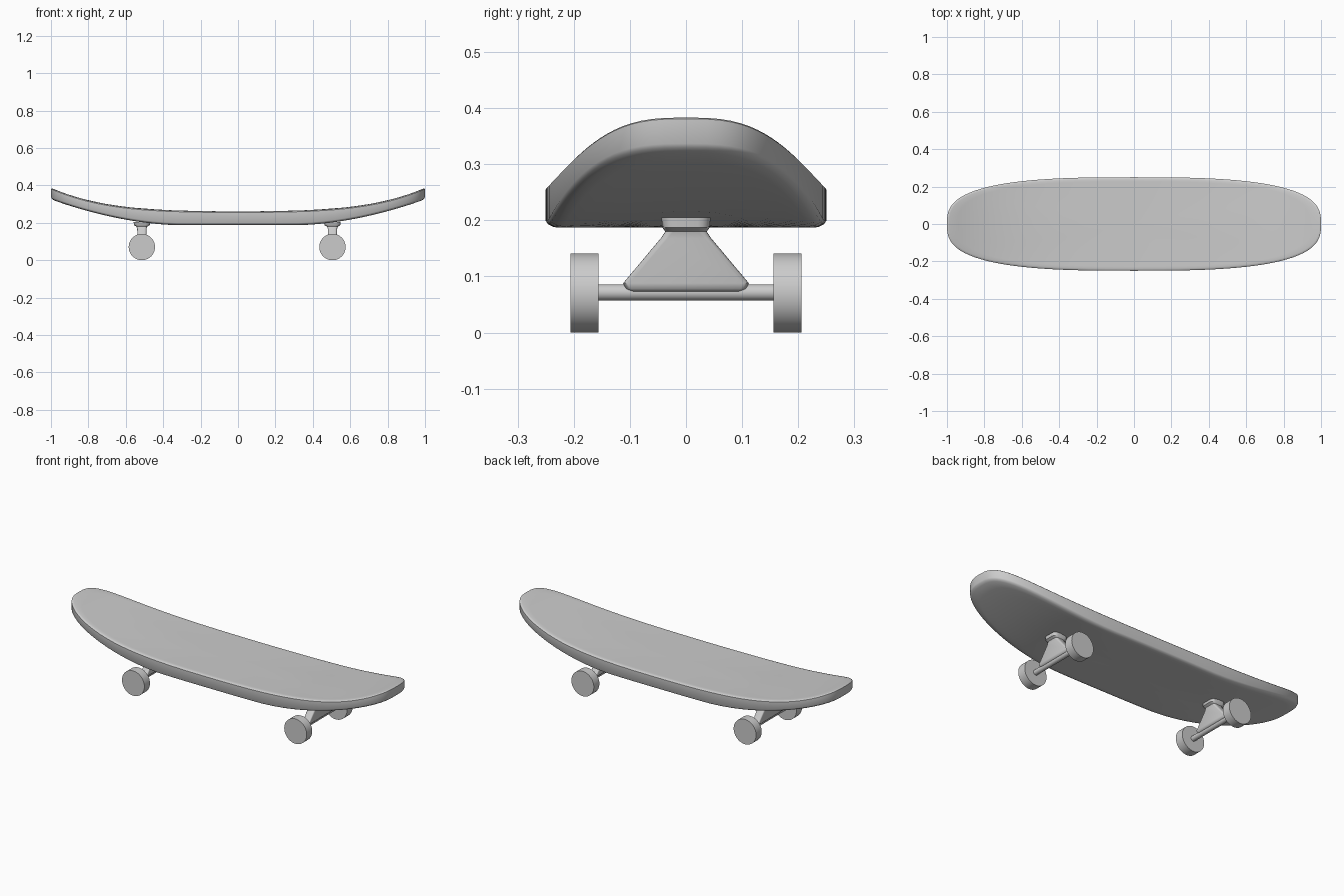
import bpy, bmesh, math
from mathutils import Matrix

if "Cube" in bpy.data.objects:
    bpy.data.objects.remove(bpy.data.objects["Cube"])

N = 96                      # points round the deck outline
LEN, WID, POW = 1.0, 0.25, 2.9


def top_z(x):
    return 0.261 + 0.03 * x**2 + 0.096 * x**4


def bottom_z(x):
    return 0.187 + 0.262 * max(0, abs(x) - 0.3)**1.8


def finish(bm, name, angle):
    bmesh.ops.recalc_face_normals(bm, faces=bm.faces)
    mesh = bpy.data.meshes.new(name)
    bm.to_mesh(mesh)
    bm.free()
    ob = bpy.data.objects.new(name, mesh)
    bpy.context.collection.objects.link(ob)
    bpy.ops.object.select_all(action='DESELECT')
    ob.select_set(True)
    bpy.context.view_layer.objects.active = ob
    bpy.ops.object.shade_smooth_by_angle(angle=math.radians(angle))
    return ob


def skin(bm, rings):
    for a, b in zip(rings, rings[1:]):
        for i in range(len(a)):
            j = (i + 1) % len(a)
            bm.faces.new((a[i], a[j], b[j], b[i]))


# deck: concentric superellipse rings, (scale, inset, side, drop)
def deck_ring(bm, scale, inset, top, shift):
    ring = []
    for i in range(N):
        t = 2 * math.pi * i / N
        c, s = math.cos(t), math.sin(t)
        x = math.copysign(abs(c)**(2 / POW), c) * (LEN - inset) * scale
        y = math.copysign(abs(s)**(2 / POW), s) * (WID - inset) * scale
        z = (top_z(x) if top else bottom_z(x)) + shift
        ring.append(bm.verts.new((x, y, z)))
    return ring


bm = bmesh.new()
inner = (0.05, 0.2, 0.4, 0.6, 0.75, 0.87, 0.95)
rings = [deck_ring(bm, s, 0.012, True, 0) for s in inner]
rings += [deck_ring(bm, 1, d, True, z) for d, z in ((0.012, 0), (0.004, -0.002), (0, -0.006))]
rings += [deck_ring(bm, 1, d, False, z) for d, z in ((0, 0.012), (0.004, 0.006), (0.014, 0.001))]
rings += [deck_ring(bm, s, 0.014, False, 0) for s in reversed(inner)]
skin(bm, rings)
bm.faces.new(rings[0])
bm.faces.new(rings[-1])
finish(bm, "deck", 40)


def cylinder(name, x, y, z, radius, depth, sides):
    bm = bmesh.new()
    m = Matrix.Translation((x, y, z)) @ Matrix.Rotation(math.pi / 2, 4, 'X')
    bmesh.ops.create_cone(bm, cap_ends=True, segments=sides, radius1=radius,
                          radius2=radius, depth=depth, matrix=m)
    return finish(bm, name, 35)


# truck hanger: stacked rounded-rectangle sections, (z, half x, half y)
def hanger(name, x0):
    bm = bmesh.new()
    rings = []
    for z, hx, hy in ((0.205, 0.044, 0.044), (0.187, 0.042, 0.042), (0.18, 0.029, 0.037),
                      (0.168, 0.025, 0.045), (0.088, 0.022, 0.112),
                      (0.078, 0.019, 0.107), (0.073, 0.014, 0.098)):
        r = min(hx, hy) * 0.5
        ring = []
        for k, (sx, sy) in enumerate(((1, 1), (-1, 1), (-1, -1), (1, -1))):
            for j in range(5):
                a = (k + j / 4) * math.pi / 2
                ring.append(bm.verts.new((x0 + sx * (hx - r) + r * math.cos(a),
                                          sy * (hy - r) + r * math.sin(a), z)))
        rings.append(ring)
    skin(bm, rings)
    bm.faces.new(rings[0])
    bm.faces.new(rings[-1])
    return finish(bm, name, 40)


for end, x in (("rear", -0.514), ("front", 0.505)):
    hanger(end + "_hanger", x)
    cylinder(end + "_axle", x, 0, 0.0715, 0.0145, 0.33, 24)
    for side, s in (("left", 1), ("right", -1)):
        cylinder(f"{end}_{side}_wheel", x, s * 0.181, 0.0705, 0.0705, 0.05, 48)
